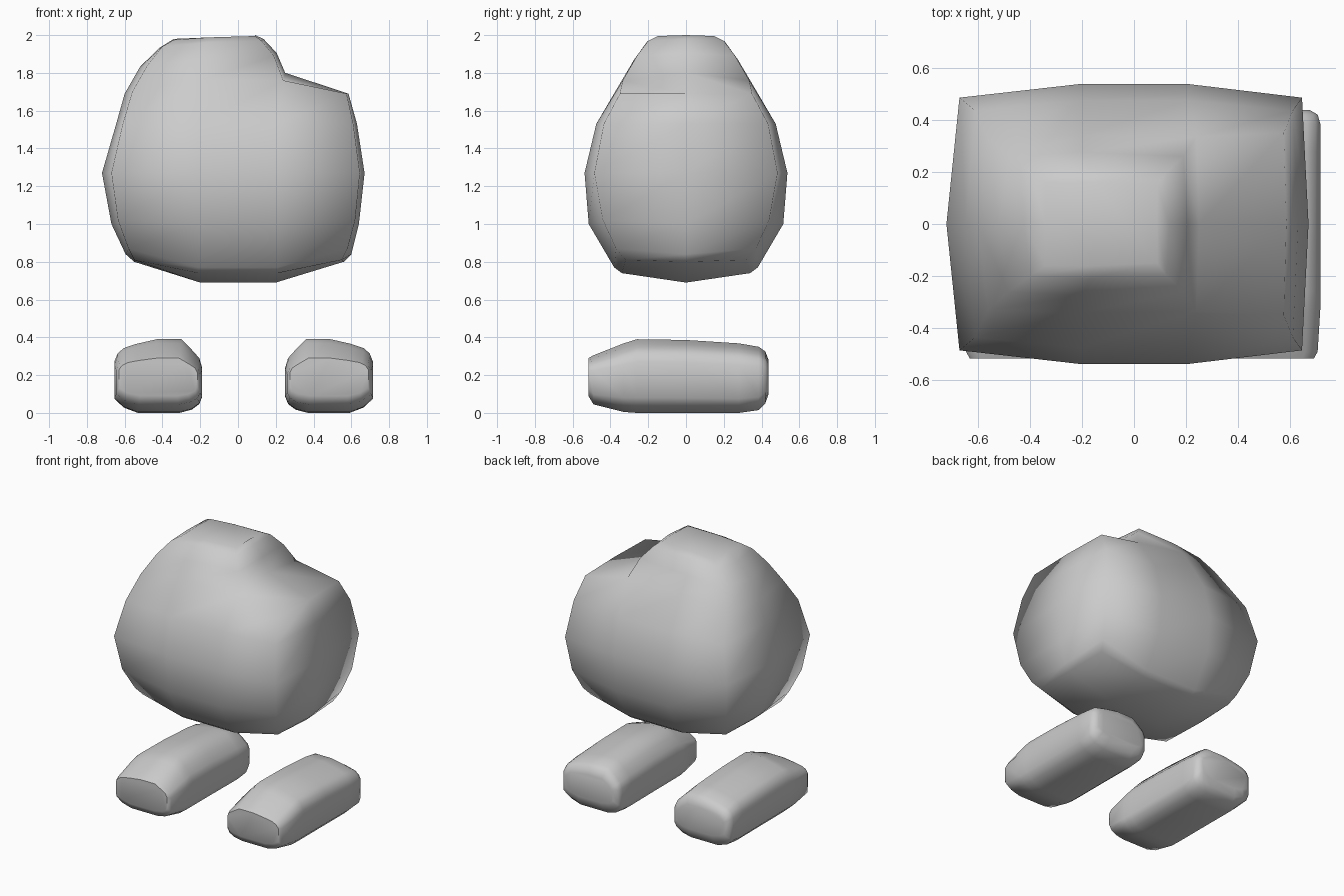
import bpy, bmesh, math

if "Cube" in bpy.data.objects:
    bpy.data.objects.remove(bpy.data.objects["Cube"])


def finish(name, bm, angle):
    bmesh.ops.recalc_face_normals(bm, faces=bm.faces)
    mesh = bpy.data.meshes.new(name)
    bm.to_mesh(mesh)
    bm.free()
    ob = bpy.data.objects.new(name, mesh)
    bpy.context.collection.objects.link(ob)
    bpy.ops.object.select_all(action='DESELECT')
    ob.select_set(True)
    bpy.context.view_layer.objects.active = ob
    bpy.ops.object.shade_smooth_by_angle(angle=math.radians(angle))
    return ob


def bridge(bm, a, b):
    n = len(a)
    for i in range(n):
        j = (i + 1) % n
        bm.faces.new((a[i], a[j], b[j], b[i]))


def ring(bm, half):
    """Front half of a ring, left to right; last two are the right and left
    mid points on y = 0. The back is the mirrored front."""
    *front, right, left = half
    pts = front + [right] + [(x, -y, z) for x, y, z in reversed(front)] + [left]
    return [bm.verts.new(p) for p in pts]


# body: lofted rings, rounded head to the left, lower shoulder to the right
# (corner x left, mid x left, corner x right, mid x right, corner y, mid y, corner z, front z, side z)
rows = [
    (-.55, -.55, .55, .56, .32, .34, .81, .74, .80),
    (-.58, -.595, .58, .60, .37, .38, .87, .77, .84),
    (-.635, -.67, .62, .64, .44, .515, 1.02, 1.0, 1.0),
    (-.67, -.72, .645, .67, .485, .537, 1.27, 1.27, 1.27),
    (-.61, -.645, .61, .63, .435, .475, 1.53, 1.53, 1.53),
]
bm = bmesh.new()
rings = [ring(bm, [(xl, -yc, zc), (-.21, -ym, zf), (.21, -ym, zf), (xr, -yc, zc),
                   (xrm, 0, zs), (xlm, 0, zs)])
         for xl, xlm, xr, xrm, yc, ym, zc, zf, zs in rows]
rings.append(ring(bm, [(-.56, -.33, 1.70), (-.2, -.34, 1.76), (.24, -.335, 1.76),
                       (.575, -.35, 1.69), (.585, 0, 1.69), (-.6, 0, 1.69)]))
for a, b in zip(rings, rings[1:]):
    bridge(bm, a, b)

# underside with a central keel
r = rings[0]
cl, cr = bm.verts.new((-.2, 0, .69)), bm.verts.new((.2, 0, .69))
for f in ((r[0], r[1], cl, r[9]), (r[1], r[2], cr, cl), (r[2], r[3], r[4], cr),
          (r[4], r[5], r[6], cr), (r[6], r[7], cl, cr), (r[7], r[8], r[9], cl)):
    bm.faces.new(f)

# shoulder top
r = rings[-1]
m = bm.verts.new((.25, 0, 1.80))
bm.faces.new((r[2], r[3], r[4], m))
bm.faces.new((m, r[4], r[5], r[6]))

# head
base = [r[0], r[1], r[2], m, r[6], r[7], r[8], r[9]]
for half in ([(-.48, -.26, 1.84), (-.2, -.275, 1.87), (.19, -.26, 1.89), (.205, 0, 1.905), (-.52, 0, 1.83)],
             [(-.40, -.20, 1.94), (-.17, -.21, 1.96), (.125, -.20, 1.97), (.135, 0, 1.98), (-.42, 0, 1.93)],
             [(-.34, -.16, 1.975), (-.15, -.16, 1.988), (.09, -.15, 1.995), (.09, 0, 2.0), (-.34, 0, 1.98)]):
    new = ring(bm, half)
    bridge(bm, base, new)
    base = new
bm.faces.new((base[0], base[1], base[5], base[6], base[7]))
bm.faces.new((base[1], base[2], base[3], base[4], base[5]))
finish("body", bm, 80)

# feet: rounded section swept front to back, mirrored about x = 0.03
section = [(.125, 0), (.345, 0), (.41, .018), (.45, .05), (.465, .09), (.465, .24),
           (.45, .29), (.405, .34), (.355, .39), (.225, .39), (.115, .365),
           (.05, .343), (.018, .315), (0, .27), (0, .08), (.05, .03)]
# (y, side inset, bottom z, top z)
stations = [(-.517, .025, .09, .29), (-.49, .01, .045, .305), (-.33, 0, .005, .368),
            (-.26, 0, 0, .39), (0, 0, 0, .386), (.28, 0, 0, .368),
            (.385, 0, .015, .35), (.42, .01, .05, .325), (.437, .04, .1, .28)]
for name, s in (("left_foot", 1), ("right_foot", -1)):
    bm = bmesh.new()
    loops = []
    for y, inset, lo, hi in stations:
        k = 1 - inset / .2325
        loops.append([bm.verts.new((.03 + s * (-.4525 + (x - .2325) * k), y,
                                    lo + z / .39 * (hi - lo))) for x, z in section])
    for a, b in zip(loops, loops[1:]):
        bridge(bm, a, b)
    bm.faces.new(loops[0])
    bm.faces.new(loops[-1])
    finish(name, bm, 60)
